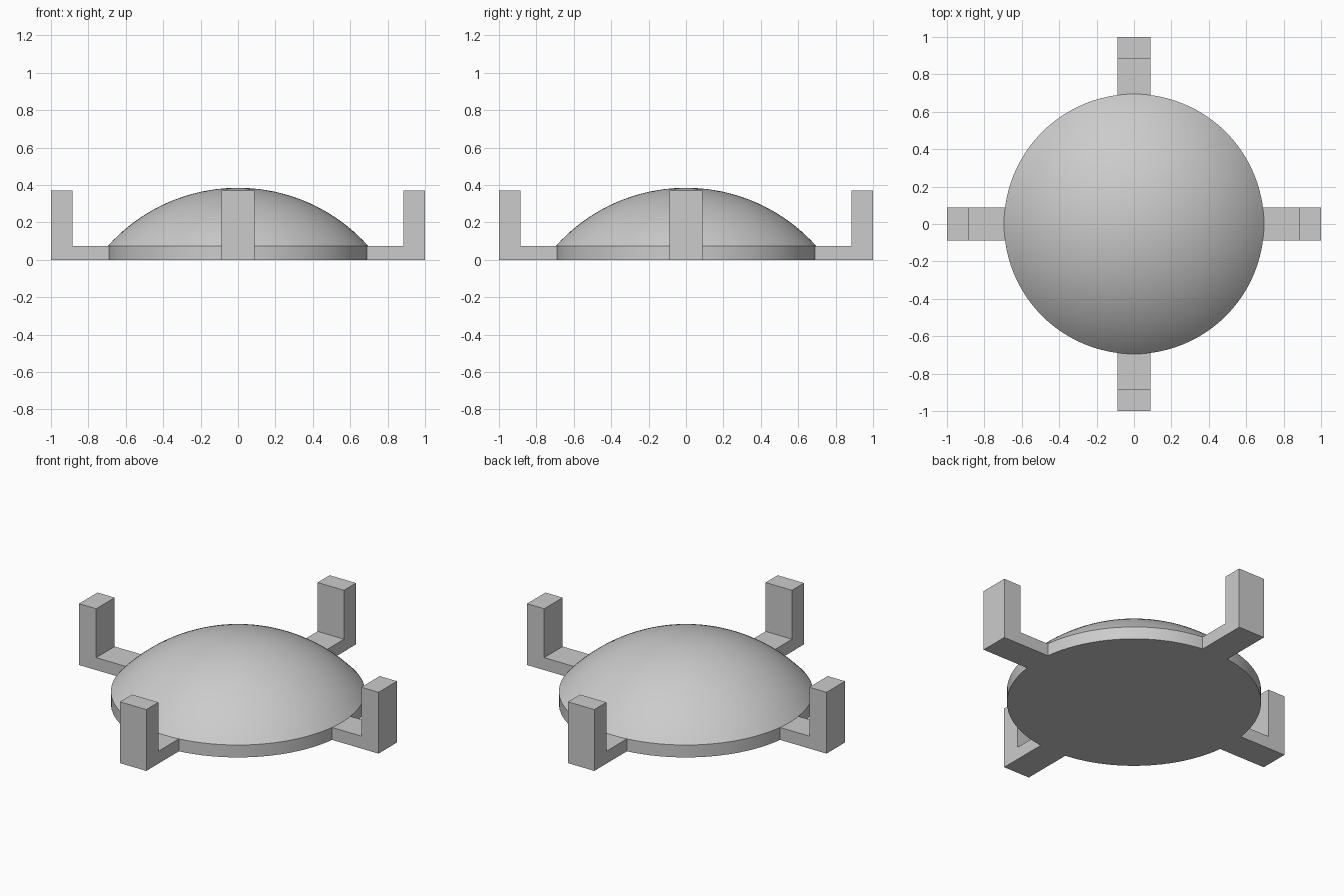
import bpy, bmesh, math
from mathutils import Matrix

if "Cube" in bpy.data.objects:
    bpy.data.objects.remove(bpy.data.objects["Cube"])

RADIUS, RIM_H, DOME_H = 0.695, 0.075, 0.385
ARM_W, POST_IN, POST_H = 0.176, 0.885, 0.37
SEGMENTS, RINGS = 96, 20

grey = bpy.data.materials.new("plain grey")
grey.diffuse_color = (0.6, 0.6, 0.6, 1)
grey.use_nodes = True
grey.node_tree.nodes["Principled BSDF"].inputs["Base Color"].default_value = grey.diffuse_color


def add_object(name, bm):
    bmesh.ops.recalc_face_normals(bm, faces=bm.faces)
    mesh = bpy.data.meshes.new(name)
    bm.to_mesh(mesh)
    bm.free()
    mesh.materials.append(grey)
    ob = bpy.data.objects.new(name, mesh)
    bpy.context.collection.objects.link(ob)
    return ob


# Domed disc: a spherical cap on a short straight rim, spun around z
rise = DOME_H - RIM_H
sphere_r = (RADIUS ** 2 + rise ** 2) / (2 * rise)
edge_angle = math.asin(RADIUS / sphere_r)
profile = [(0, 0), (RADIUS, 0)]
for i in range(RINGS + 1):
    a = edge_angle * (1 - i / RINGS)
    profile.append((sphere_r * math.sin(a), DOME_H - sphere_r * (1 - math.cos(a))))

bm = bmesh.new()
verts = [bm.verts.new((r, 0, z)) for r, z in profile]
edges = [bm.edges.new(pair) for pair in zip(verts, verts[1:])]
bmesh.ops.spin(bm, geom=verts + edges, cent=(0, 0, 0), axis=(0, 0, 1),
               angle=math.tau, steps=SEGMENTS, use_duplicate=False)
bmesh.ops.remove_doubles(bm, verts=bm.verts, dist=1e-4)
dome = add_object("domed_disc", bm)
bpy.context.view_layer.objects.active = dome
dome.select_set(True)
bpy.ops.object.shade_smooth_by_angle(angle=math.radians(30))

# Four L-shaped brackets around the disc, rooted just inside its rim
bracket = [(0.685, 0), (1, 0), (1, POST_H), (POST_IN, POST_H),
           (POST_IN, RIM_H), (0.685, RIM_H)]
for i, side in enumerate(("right", "back", "left", "front")):
    bm = bmesh.new()
    face = bm.faces.new([bm.verts.new((x, -ARM_W / 2, z)) for x, z in bracket])
    out = bmesh.ops.extrude_face_region(bm, geom=[face])
    moved = [v for v in out["geom"] if isinstance(v, bmesh.types.BMVert)]
    bmesh.ops.translate(bm, verts=moved, vec=(0, ARM_W, 0))
    bmesh.ops.rotate(bm, verts=bm.verts, cent=(0, 0, 0),
                     matrix=Matrix.Rotation(i * math.pi / 2, 3, 'Z'))
    add_object(side + "_bracket", bm)
